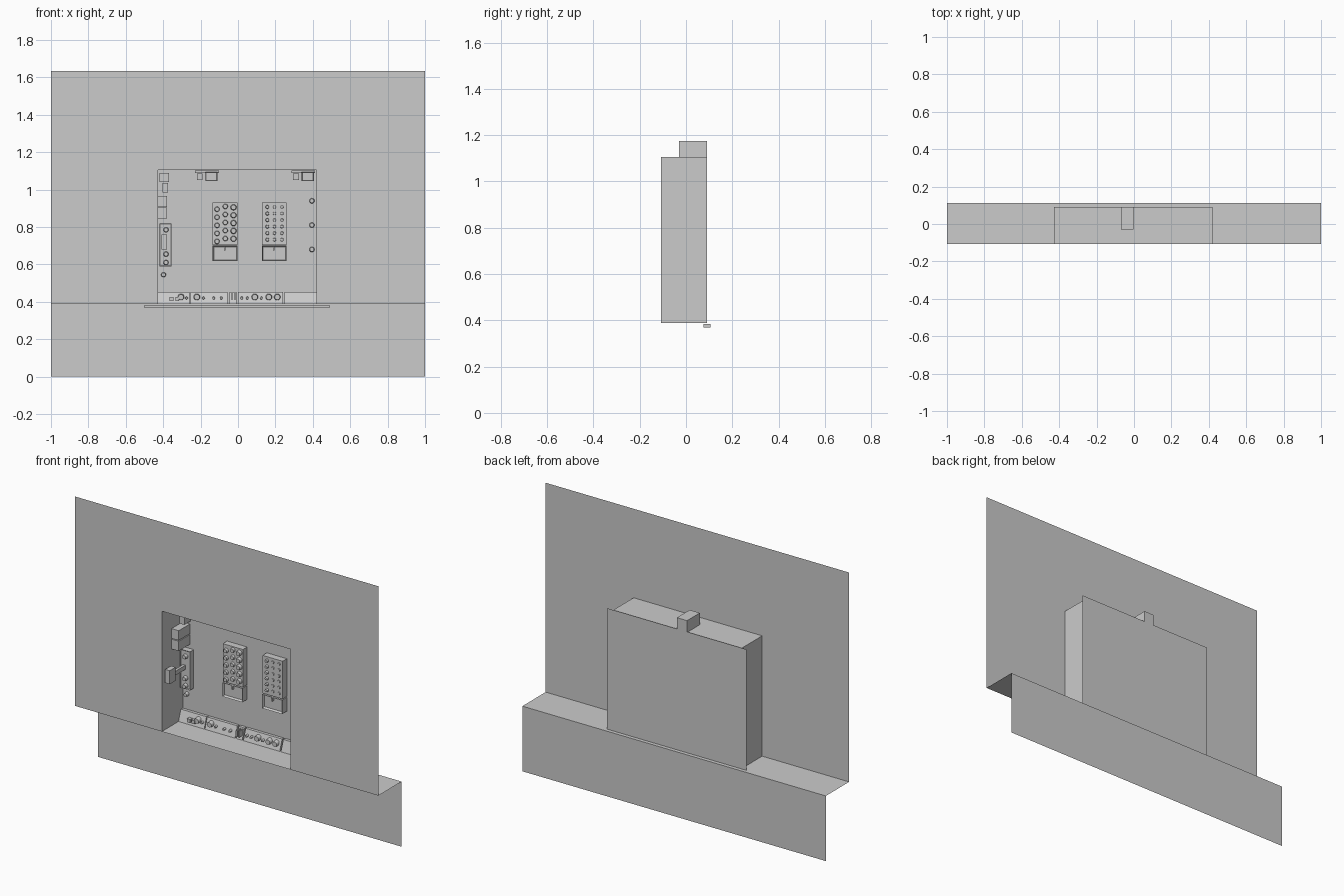
import bpy, bmesh, math
from mathutils import Vector, Matrix

cube = bpy.data.objects.get("Cube")
if cube:
    bpy.data.objects.remove(cube, do_unlink=True)

GREY = (0.6, 0.6, 0.6, 1)
mat = bpy.data.materials.new("plain grey")
mat.use_nodes = True
mat.diffuse_color = GREY
mat.node_tree.nodes["Principled BSDF"].inputs["Base Color"].default_value = GREY

FRONT, BACK, REAR = -0.107, 0.09, 0.112    # front wall, recess back, lower wall
LEDGE, HEAD, TOP = 0.388, 1.105, 1.635     # ledge, recess top, wall top
X0, X1 = -0.427, 0.42                      # recess sides


def finish(name, bm, smooth=False):
    mesh = bpy.data.meshes.new(name)
    bm.to_mesh(mesh)
    bm.free()
    mesh.materials.append(mat)
    obj = bpy.data.objects.new(name, mesh)
    bpy.context.collection.objects.link(obj)
    if smooth:
        bpy.ops.object.select_all(action='DESELECT')
        obj.select_set(True)
        bpy.context.view_layer.objects.active = obj
        bpy.ops.object.shade_smooth_by_angle()
    return obj


def sheet(bm, a, b):
    """Flat rectangle between opposite corners that share one coordinate."""
    flat = [i for i in range(3) if a[i] == b[i]][0]
    u, v = [i for i in range(3) if i != flat]
    verts = []
    for p, q in ((a, a), (b, a), (b, b), (a, b)):
        co = list(a)
        co[u], co[v] = p[u], q[v]
        verts.append(bm.verts.new(co))
    return bm.faces.new(verts)


def add_box(bm, x, y, z):
    size = Matrix.Diagonal((x[1] - x[0], y[1] - y[0], z[1] - z[0], 1))
    centre = Vector((sum(x) / 2, sum(y) / 2, sum(z) / 2))
    bmesh.ops.create_cube(bm, size=1, matrix=Matrix.Translation(centre) @ size)


def box(name, x, y, z):
    bm = bmesh.new()
    add_box(bm, x, y, z)
    return finish(name, bm)


def knobs(name, spots, radius, y, length):
    """Round knobs standing forward of depth y at each (x, z) spot."""
    bm = bmesh.new()
    turn = Matrix.Rotation(math.pi / 2, 4, 'X')
    for x, z in spots:
        bmesh.ops.create_cone(bm, cap_ends=True, segments=16, radius1=radius,
                              radius2=radius * 0.8, depth=length,
                              matrix=Matrix.Translation((x, y - length / 2, z)) @ turn)
    return finish(name, bm, True)


def frame(name, x, y, z, rim=0.008, sink=0.015):
    """Box with a sunken front face."""
    bm = bmesh.new()
    add_box(bm, x, y, z)
    bm.normal_update()
    face = min(bm.faces, key=lambda f: f.calc_center_median().y)
    bmesh.ops.inset_individual(bm, faces=[face], thickness=rim)
    bmesh.ops.translate(bm, verts=face.verts, vec=(0, sink, 0))
    return finish(name, bm)


# Front wall around the opening
bm = bmesh.new()
sheet(bm, (-1, FRONT, LEDGE), (X0, FRONT, TOP))
sheet(bm, (X1, FRONT, LEDGE), (1, FRONT, TOP))
sheet(bm, (X0, FRONT, HEAD), (X1, FRONT, TOP))
bmesh.ops.remove_doubles(bm, verts=bm.verts, dist=0.0001)
finish("front_wall", bm)

# Ledge and lower wall
bm = bmesh.new()
sheet(bm, (-1, FRONT, LEDGE), (1, REAR, LEDGE))
sheet(bm, (-1, REAR, 0), (1, REAR, LEDGE))
bmesh.ops.remove_doubles(bm, verts=bm.verts, dist=0.0001)
finish("ledge_and_lower_wall", bm)

# Recess lining with a slightly wider back panel
bm = bmesh.new()
for x in (X0, X1):
    sheet(bm, (x, FRONT, LEDGE), (x, BACK, HEAD))
sheet(bm, (X0, FRONT, HEAD), (X1, BACK, HEAD))
finish("recess_lining", bm)
bm = bmesh.new()
sheet(bm, (-0.463, BACK, LEDGE), (0.458, BACK, HEAD + 0.003))
finish("recess_back", bm)
box("roof_housing", (-0.07, -0.003), (-0.03, BACK), (HEAD, 1.175))
box("under_ledge_rail", (-0.5, 0.49), (0.075, 0.105), (0.368, 0.384))

# Two button consoles, each with a framed tray below
for side, x in (("right", -0.135), ("left", 0.127)):
    ends = (x, x + 0.132)
    box(side + "_button_panel", ends, (0.05, BACK), (0.705, 0.93))
    frame(side + "_tray", ends, (0.045, BACK), (0.617, 0.7))
    box(side + "_tray_lever", (x + 0.06, x + 0.068), (0.045, 0.062), (0.675, 0.695))

rows = range(5)
knobs("right_panel_buttons",
      [(x, 0.91 - 0.043 * r - drop) for x, drop in ((-0.112, 0.015), (-0.068, 0)) for r in rows],
      0.014, 0.05, 0.012)
knobs("right_panel_dials", [(-0.024, 0.905 - 0.042 * r) for r in rows], 0.016, 0.05, 0.018)
knobs("left_panel_buttons", [(0.157, 0.907 - 0.035 * r) for r in range(6)], 0.01, 0.05, 0.012)
knobs("left_panel_lamps",
      [(x, 0.907 - 0.035 * r) for x in (0.195, 0.235) for r in range(6)], 0.009, 0.05, 0.003)

# Equipment along the right-hand edge
box("upper_cabinet", (-0.42, -0.37), (0.02, BACK), (1.04, 1.09))
box("upper_cabinet_base", (-0.405, -0.375), (0.03, BACK), (0.985, 1.035))
for i, z in enumerate((0.845, 0.908)):
    box("junction_box_%d" % (i + 1), (X0, -0.38), (-0.015, BACK), (z, z + 0.058))
frame("side_panel", (-0.42, -0.355), (0.055, BACK), (0.59, 0.82), 0.006, 0.004)
knobs("side_panel_knobs", [(-0.385, 0.785), (-0.385, 0.655), (-0.385, 0.61)], 0.014, 0.06, 0.02)
box("side_handset", (-0.41, -0.38), (-0.1, -0.045), (0.68, 0.76))
box("handset_arm", (-0.404, -0.388), (-0.045, 0.06), (0.705, 0.73))
knobs("side_wall_knob", [(-0.398, 0.545)], 0.013, BACK, 0.02)
knobs("left_edge_knobs", [(0.395, z) for z in (0.94, 0.81, 0.68)], 0.014, BACK, 0.015)

# Brackets under the recess top
for side, x in (("right", -0.22), ("left", 0.295)):
    box(side + "_top_bracket", (x, x + 0.03), (0.05, BACK), (1.05, 1.085))
    frame(side + "_top_socket", (x + 0.045, x + 0.11), (0.05, BACK), (1.045, 1.095), 0.006, 0.01)
    box(side + "_top_strip", (x - 0.01, x + 0.118), (0.07, BACK), (1.09, 1.103))

# Sloped instrument shelf in five sections
for i, (a, b) in enumerate(((X0, -0.258), (-0.253, -0.055), (-0.045, -0.008),
                            (0, 0.24), (0.248, X1))):
    bm = bmesh.new()
    add_box(bm, (a, b), (0.05, BACK), (LEDGE, 0.453))
    for v in bm.verts:
        if v.co.z > 0.42 and v.co.y < 0.06:
            v.co.y = 0.072
    finish("instrument_section_%d" % (i + 1), bm)
knobs("instrument_dials", [(x, 0.425) for x in (-0.305, -0.22, 0.09, 0.165, 0.21)],
      0.018, 0.068, 0.025)
knobs("instrument_buttons", [(x, 0.42) for x in (-0.275, -0.185, -0.13, -0.09, 0.02, 0.05, 0.125)],
      0.008, 0.068, 0.022)
for i, x in enumerate((-0.365, -0.335)):
    box("instrument_switch_%d" % (i + 1), (x, x + 0.02), (0.04, 0.068), (0.405, 0.425))
for i, x in enumerate((-0.036, -0.02)):
    box("instrument_lever_%d" % (i + 1), (x, x + 0.007), (0.03, 0.068), (0.41, 0.447))
